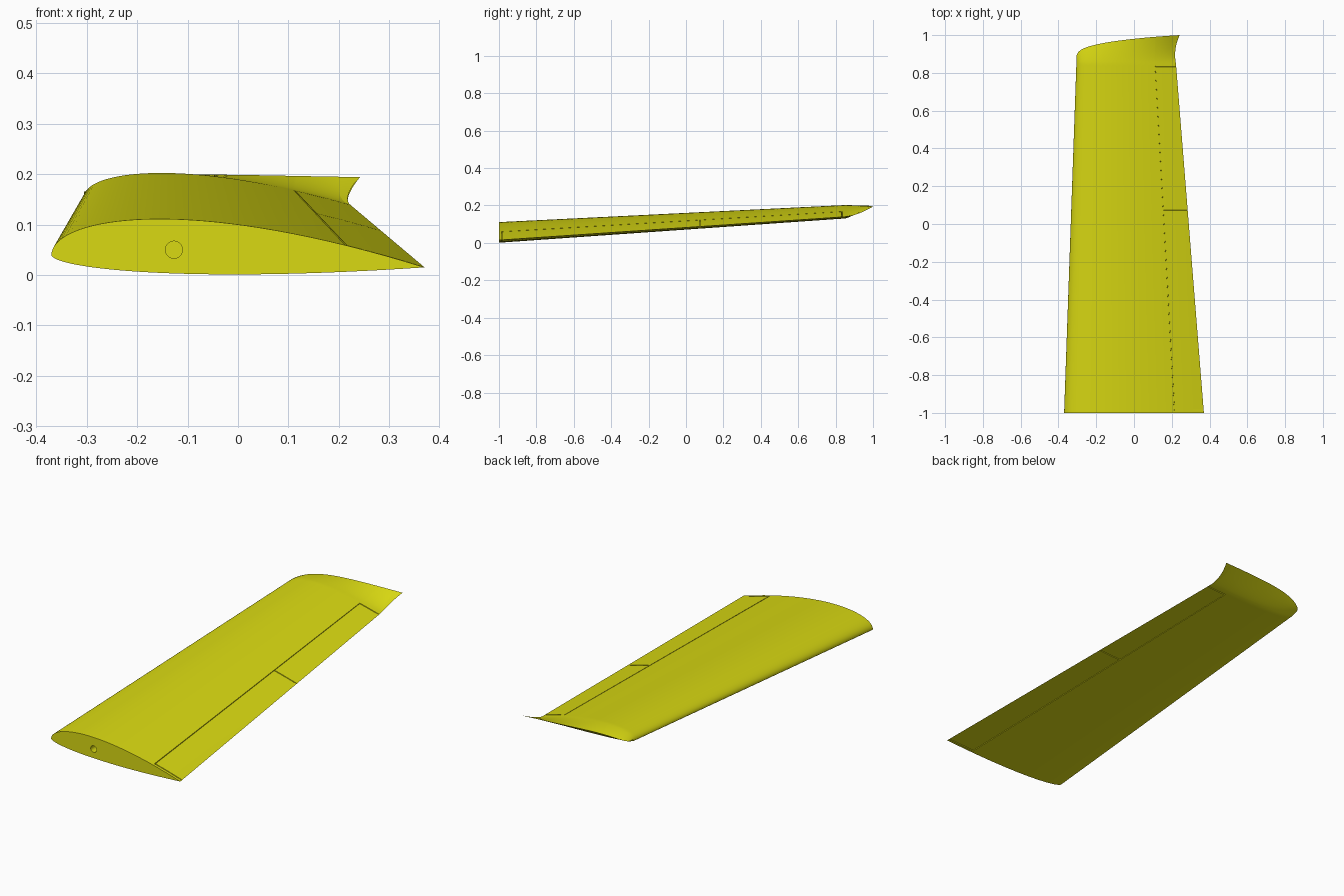
import bpy, bmesh, math
from mathutils import Matrix

cube = bpy.data.objects.get("Cube")
if cube:
    bpy.data.objects.remove(cube, do_unlink=True)

yellow = bpy.data.materials.new("wing yellow")
yellow.use_nodes = True
colour = (0.7, 0.7, 0.006, 1)
yellow.diffuse_color = colour
yellow.node_tree.nodes["Principled BSDF"].inputs["Base Color"].default_value = colour

ROOT, TIP = -1.0, 0.85          # straight part of the span
HINGE = 0.79                    # chord fraction of the hinge line
GAPS = (-0.985, 0.075, 0.835)   # ends of the flap and the aileron
HALF, WALL = 0.002, 0.0005      # gap half width and wall run
DEPTH = 0.006


def lerp(a, b, t):
    return a + (b - a) * t


def section(u, y, side):
    """Point of the aerofoil at chord fraction u; side is 1 above, -1 below."""
    t = (y - ROOT) / (TIP - ROOT)
    x = lerp(lerp(-0.37, -0.305, t), lerp(0.37, 0.222, t), u)
    bulge = math.sqrt(u) * (1 - u)
    camber = 0.205 if side > 0 else -0.075
    z = lerp(0, 0.13, t) + lerp(1, 0.65, t) * (0.04 - 0.025 * u + camber * bulge)
    return x, y, z


def in_gap(u, y):
    along = abs(u - HINGE) < HALF + 1e-5 and GAPS[0] - HALF < y < GAPS[-1] + HALF
    across = u > HINGE - HALF and any(abs(y - g) < HALF + 1e-5 for g in GAPS)
    return along or across


def wing_point(u, y, side):
    x, y, z = section(u, y, side)
    if in_gap(u, y):
        middle = (section(u, y, 1)[2] + section(u, y, -1)[2]) / 2
        z = max(z - DEPTH, middle) if side > 0 else min(z + DEPTH, middle)
    return x, y, z


def tip_point(u, t, side):
    """Raked tip: the lower skin sweeps up to meet the upper skin."""
    x, y, z = section(u, TIP, side)
    edge_y = 0.87 + 0.13 * u ** 0.3
    edge_z = 0.165 + 0.04 * (1 - (1 - u) ** 6) - 0.011 * u
    x += u ** 8 * (0.02 * t - 0.05 * t * (1 - t))
    rise = t ** 1.6 if side > 0 else t ** 1.3
    return x, lerp(y, edge_y, t), lerp(z, edge_z, rise)


# Chord and span stations, with extra ones for the gap walls
walls = [-HALF - WALL, -HALF, HALF, HALF + WALL]
chord = [(i / 36) ** 2 for i in range(37)]
chord = sorted([u for u in chord if abs(u - HINGE) > 0.01] + [HINGE + w for w in walls])
span = sorted([ROOT, -0.95, -0.6, -0.2, 0.4, 0.7, TIP] + [g + w for g in GAPS for w in walls])
tips = [i / 12 for i in range(1, 13)]

# Wing skin
bm = bmesh.new()
skins = {}
for side in (1, -1):
    rows = [[bm.verts.new(wing_point(u, y, side)) for u in chord] for y in span]
    rows += [[bm.verts.new(tip_point(u, t, side)) for u in chord] for t in tips]
    skins[side] = rows
    for a, b in zip(rows, rows[1:]):
        for i in range(len(chord) - 1):
            quad = [a[i], a[i + 1], b[i + 1], b[i]]
            bm.faces.new(quad if side > 0 else quad[::-1])
# Root end cap
top, low = skins[1][0], skins[-1][0]
for i in range(len(chord) - 1):
    bm.faces.new([low[i], low[i + 1], top[i + 1], top[i]])
bmesh.ops.remove_doubles(bm, verts=bm.verts, dist=1e-5)
bmesh.ops.dissolve_degenerate(bm, edges=bm.edges, dist=1e-6)
bmesh.ops.recalc_face_normals(bm, faces=bm.faces)
mesh = bpy.data.meshes.new("wing")
bm.to_mesh(mesh)
bm.free()
wing = bpy.data.objects.new("wing", mesh)
bpy.context.collection.objects.link(wing)
mesh.materials.append(yellow)

# Round spar socket in the root
bm = bmesh.new()
bmesh.ops.create_cone(bm, cap_ends=True, segments=24, radius1=0.017, radius2=0.017, depth=0.2,
                      matrix=Matrix.Translation((-0.127, ROOT, 0.05)) @ Matrix.Rotation(math.pi / 2, 4, "X"))
cut_mesh = bpy.data.meshes.new("socket_cutter")
bm.to_mesh(cut_mesh)
bm.free()
cut_mesh.materials.append(yellow)
cutter = bpy.data.objects.new("socket_cutter", cut_mesh)
bpy.context.collection.objects.link(cutter)
cutter.hide_render = True
cutter.hide_viewport = True
cutter.display_type = "WIRE"
socket = wing.modifiers.new("spar socket", "BOOLEAN")
socket.operation = "DIFFERENCE"
socket.solver = "EXACT"
socket.object = cutter

bpy.ops.object.select_all(action="DESELECT")
wing.select_set(True)
bpy.context.view_layer.objects.active = wing
bpy.ops.object.modifier_apply(modifier=socket.name)
bpy.data.objects.remove(cutter, do_unlink=True)
bpy.ops.object.shade_smooth_by_angle(angle=math.radians(30))
